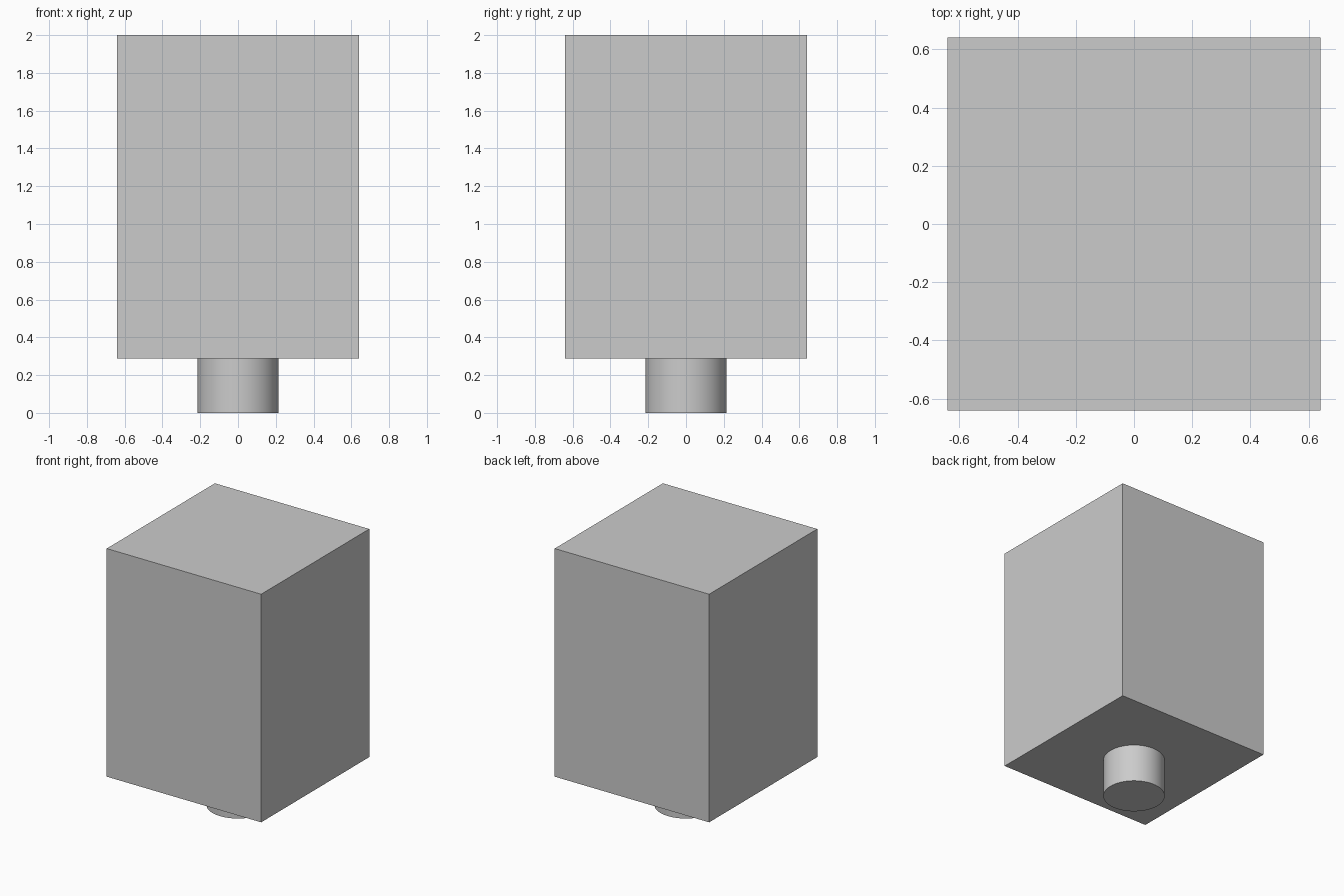
import bpy
import math

if "Cube" in bpy.data.objects:
    bpy.data.objects.remove(bpy.data.objects["Cube"])

WIDTH = 1.282
STEM_HEIGHT = 0.288
STEM_RADIUS = 0.214
TOP = 2.0

# Square block
bpy.ops.mesh.primitive_cube_add(size=1, location=(0, 0, (STEM_HEIGHT + TOP) / 2))
block = bpy.context.object
block.name = "block"
block.scale = (WIDTH, WIDTH, TOP - STEM_HEIGHT)
bpy.ops.object.transform_apply(location=False, rotation=False, scale=True)

# Round stem under the block
bpy.ops.mesh.primitive_cylinder_add(vertices=64, radius=STEM_RADIUS, depth=STEM_HEIGHT,
                                    location=(0, 0, STEM_HEIGHT / 2))
stem = bpy.context.object
stem.name = "stem"
bpy.ops.object.shade_smooth_by_angle(angle=math.radians(30))
